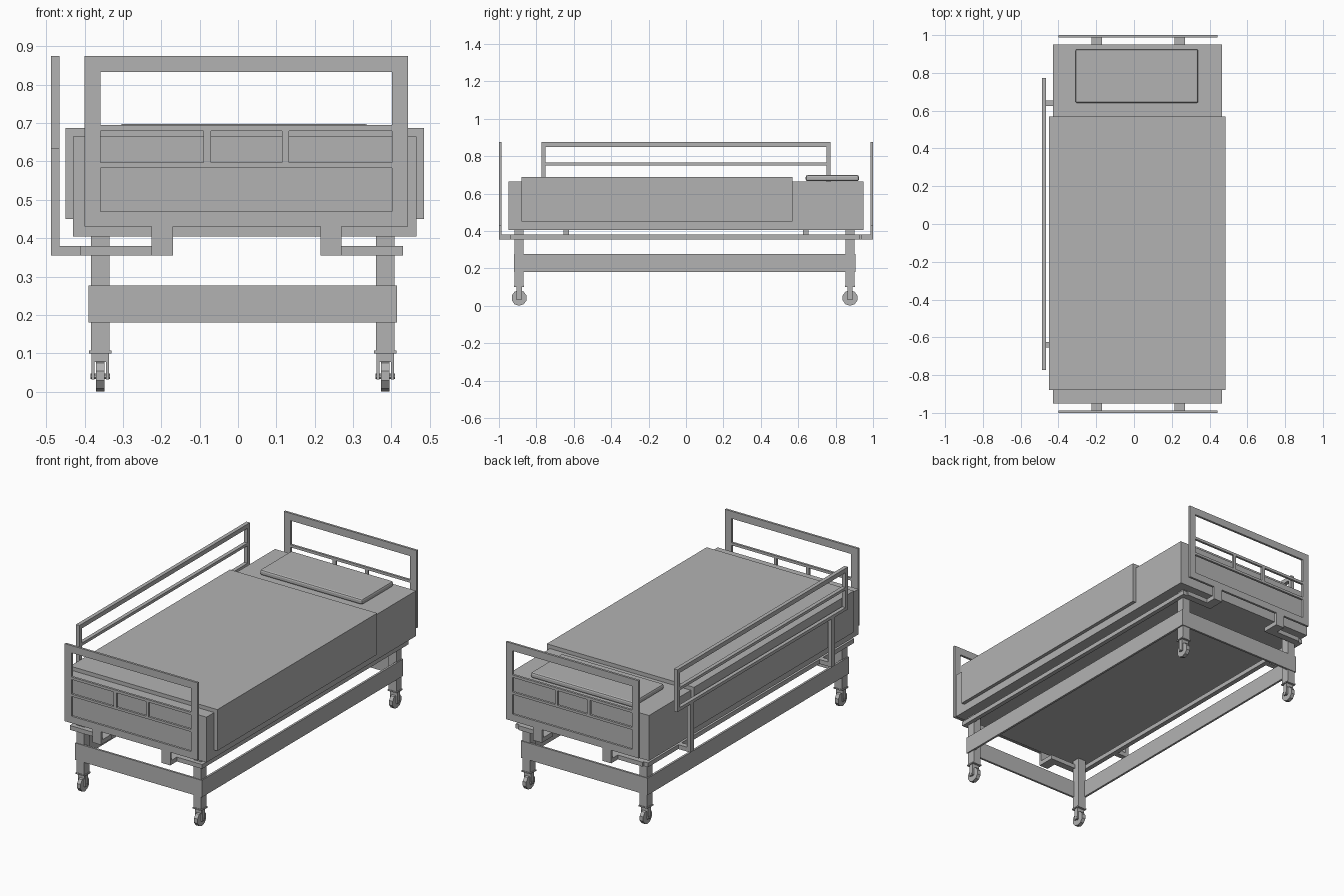
import bpy, bmesh, math
from mathutils import Matrix, Vector

cube = bpy.data.objects.get("Cube")
if cube:
    bpy.data.objects.remove(cube, do_unlink=True)

grey = bpy.data.materials.new("plain grey")
grey.use_nodes = True
tone = (0.45, 0.45, 0.45, 1)
grey.diffuse_color = tone
grey.node_tree.nodes["Principled BSDF"].inputs["Base Color"].default_value = tone


def add_box(bm, x, y, z):
    """Box given as (low, high) ranges on each axis."""
    size = Vector((x[1] - x[0], y[1] - y[0], z[1] - z[0]))
    mid = Vector((sum(x) / 2, sum(y) / 2, sum(z) / 2))
    bmesh.ops.create_cube(bm, size=1, matrix=Matrix.Translation(mid) @ Matrix.Diagonal(size.to_4d()))


def add_disc(bm, centre, radius, width, sides):
    """Cylinder whose axle runs along x."""
    m = Matrix.Translation(centre) @ Matrix.Rotation(math.pi / 2, 4, 'Y') @ Matrix.Rotation(math.pi / sides, 4, 'Z')
    bmesh.ops.create_cone(bm, cap_ends=True, segments=sides, radius1=radius, radius2=radius, depth=width, matrix=m)


def finish(name, bm):
    mesh = bpy.data.meshes.new(name)
    bm.to_mesh(mesh)
    bm.free()
    mesh.materials.append(grey)
    obj = bpy.data.objects.new(name, mesh)
    bpy.context.collection.objects.link(obj)
    return obj


def boxes(name, *parts):
    bm = bmesh.new()
    for part in parts:
        add_box(bm, *part)
    return finish(name, bm)


def ends(inner, outer, sign):
    """Ordered y range at the front (sign -1) or back (sign 1)."""
    return tuple(sorted((inner * sign, outer * sign)))


# Bedding
boxes("mattress", ((-.43, .465), (-.95, .95), (.405, .665)))
boxes("blanket", ((-.45, .485), (-.88, .57), (.45, .687)))
pillow = boxes("pillow", ((-.31, .34), (.64, .925), (.666, .698)))
bevel = pillow.modifiers.new("soft edge", 'BEVEL')
bevel.width = .01
bevel.segments = 2

# End boards: open frames with slats, dividers and hanging brackets
for name, s in (("foot_board", -1), ("head_board", 1)):
    y = ends(.987, 1, s)
    inside = (-.358, .402)
    parts = [((-.4, inside[0]), y, (.43, .875)), ((inside[1], .443), y, (.43, .875))]
    for z in ((.833, .875), (.68, .695), (.583, .597), (.43, .47)):
        parts.append((inside, y, z))
    for x in ((-.09, -.07), (.115, .133)):
        parts.append((x, y, (.597, .68)))
    boxes(name, *parts)
    brackets = []
    for x in ((-.225, -.17), (.215, .27)):
        brackets.append((x, y, (.355, .43)))
        brackets.append((x, ends(.9, .987, s), (.355, .38)))
    boxes(name + "_brackets", *brackets)

# Bars beneath the mattress, with short cross pieces to the brackets
bars = [((-.41, -.383), (-.94, .93), (.355, .38)), ((.405, .43), (-.94, .93), (.355, .38))]
for s in (-1, 1):
    y = ends(.9, .94, s)
    bars += [((-.383, -.225), y, (.355, .38)), ((.27, .405), y, (.355, .38))]
boxes("mattress_support", *bars)

# Single side rail on its two posts
rx = (-.487, -.465)
rail = [(rx, (-.75, .75), z) for z in ((.85, .875), (.75, .766), (.632, .65))]
for s in (-1, 1):
    rail.append((rx, ends(.75, .773, s), (.632, .875)))
    rail.append((rx, ends(.625, .655, s), (.355, .632)))
    rail.append(((rx[1], -.41), ends(.625, .655, s), (.355, .38)))
boxes("side_rail", *rail)

# Lower apron around the legs
az = (.18, .277)
boxes("lower_apron",
      ((-.39, -.378), (-.92, .905), az), ((.403, .415), (-.92, .905), az),
      ((-.378, .403), (-.92, -.908), az), ((-.378, .403), (.893, .905), az))

# Legs and casters
for side, cx in (("right", -.359), ("left", .384)):
    for end, cy in (("front", -.892), ("back", .877)):
        label = end + "_" + side
        boxes(label + "_leg", ((cx - .024, cx + .024), (cy - .024, cy + .024), (.105, .405)))
        bm = bmesh.new()
        add_box(bm, (cx - .029, cx + .029), (cy - .027, cy + .027), (.1, .107))
        add_box(bm, (cx - .02, cx + .02), (cy - .014, cy + .014), (.077, .1))
        for s in (-1, 1):
            arm = tuple(sorted((cx + s * .015, cx + s * .023)))
            add_box(bm, arm, (cy - .013, cy + .013), (.032, .1))
        add_disc(bm, (cx, cy, .04), .008, .05, 8)
        finish(label + "_fork", bm)
        bm = bmesh.new()
        add_disc(bm, (cx, cy, .0395), .0415, .022, 10)
        low = min(v.co.z for v in bm.verts)
        bmesh.ops.translate(bm, verts=bm.verts, vec=(0, 0, -low))
        finish(label + "_wheel", bm)
